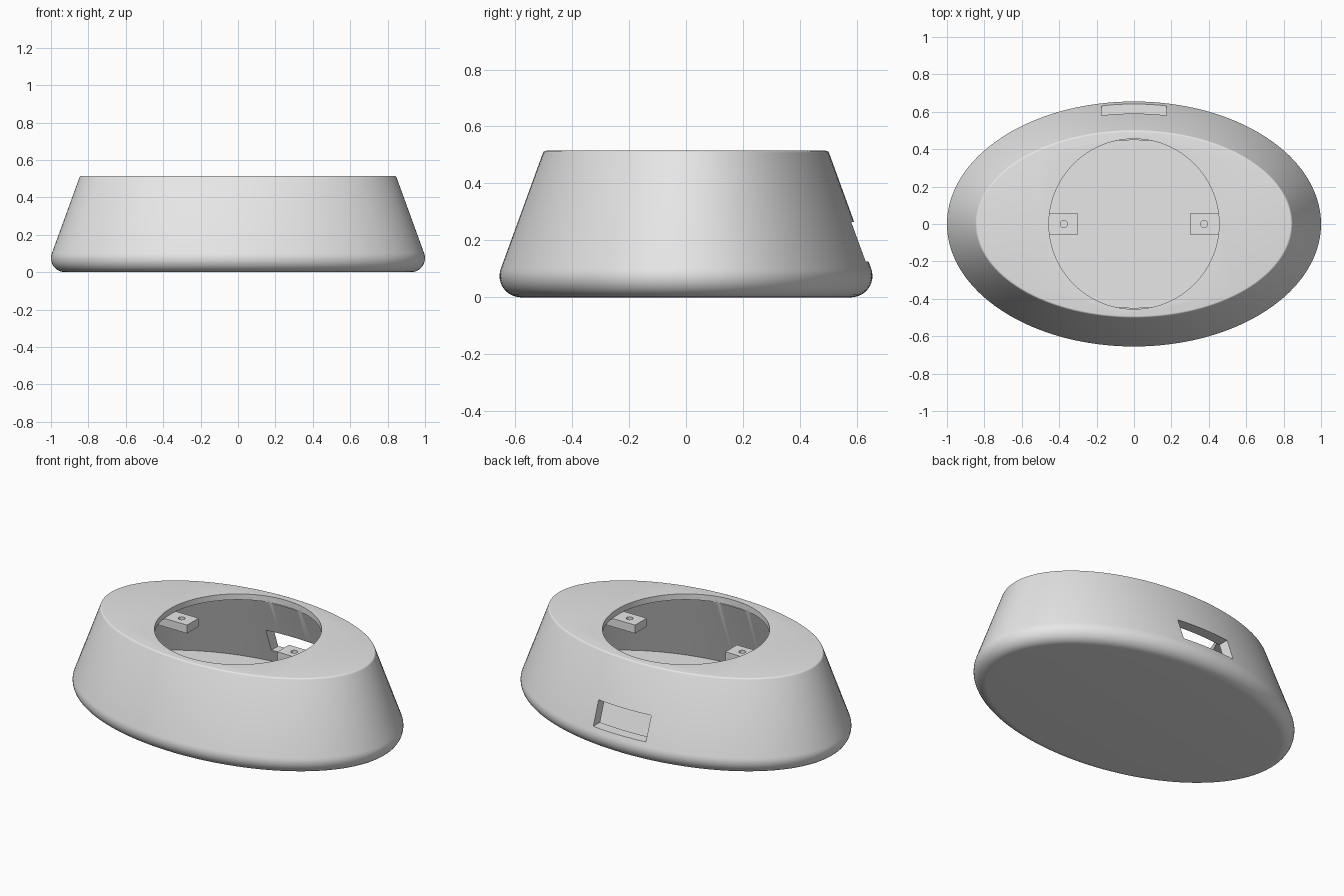
import bpy, bmesh, math

if "Cube" in bpy.data.objects:
    bpy.data.objects.remove(bpy.data.objects["Cube"], do_unlink=True)

A, B, H = 1.0, 0.655, 0.515           # half length, half width, height
SLOPE = math.radians(20)              # lean of the side wall
WALL, FLOOR, CEILING = 0.065, 0.045, 0.48
FOOT, RIM = 0.075, 0.012              # edge radii
SEGMENTS = 128

grey = bpy.data.materials.new("light grey")
grey.use_nodes = True
colour = (0.8, 0.8, 0.8, 1)
grey.diffuse_color = colour
grey.node_tree.nodes["Principled BSDF"].inputs["Base Color"].default_value = colour


def new_object(name, bm):
    bmesh.ops.recalc_face_normals(bm, faces=bm.faces)
    mesh = bpy.data.meshes.new(name)
    bm.to_mesh(mesh)
    bm.free()
    mesh.materials.append(grey)
    obj = bpy.data.objects.new(name, mesh)
    bpy.context.collection.objects.link(obj)
    return obj


def oval_solid(name, profile):
    """Stack oval rings; each profile point is (inset, height)."""
    bm = bmesh.new()
    rings = []
    for inset, z in profile:
        angles = [math.tau * i / SEGMENTS for i in range(SEGMENTS)]
        rings.append([bm.verts.new(((A - inset) * math.cos(t),
                                    (B - inset) * math.sin(t), z)) for t in angles])
    for low, high in zip(rings, rings[1:]):
        for i in range(SEGMENTS):
            j = (i + 1) % SEGMENTS
            bm.faces.new((low[i], low[j], high[j], high[i]))
    bm.faces.new(rings[0][::-1])
    bm.faces.new(rings[-1])
    return new_object(name, bm)


def box(name, x, y, z):
    bm = bmesh.new()
    bmesh.ops.create_cube(bm, size=1)
    for v in bm.verts:
        v.co = [lo + (c + 0.5) * (hi - lo) for c, (lo, hi) in zip(v.co, (x, y, z))]
    return new_object(name, bm)


def cylinder(name, radius, x, z0, z1, sides):
    bm = bmesh.new()
    bmesh.ops.create_cone(bm, cap_ends=True, segments=sides, radius1=radius,
                          radius2=radius, depth=z1 - z0)
    bmesh.ops.translate(bm, verts=bm.verts, vec=(x, 0, (z0 + z1) / 2))
    return new_object(name, bm)


def cut(target, cutter):
    cutter.hide_render = True
    mod = target.modifiers.new("cut", 'BOOLEAN')
    mod.operation, mod.solver, mod.object = 'DIFFERENCE', 'EXACT', cutter
    bpy.context.view_layer.objects.active = target
    bpy.ops.object.modifier_apply(modifier=mod.name)
    bpy.data.objects.remove(cutter, do_unlink=True)


def smooth(obj):
    bpy.ops.object.select_all(action='DESELECT')
    obj.select_set(True)
    bpy.context.view_layer.objects.active = obj
    bpy.ops.object.shade_smooth_by_angle(angle=math.radians(30))


def arc(inset, z, radius, start, end, steps):
    points = []
    for i in range(steps + 1):
        t = start + (end - start) * i / steps
        points.append((inset - radius * math.cos(t), z + radius * math.sin(t)))
    return points


def side_inset(z):
    """Inset of the straight outer wall at height z."""
    tangent_z = FOOT + FOOT * math.sin(SLOPE)
    return FOOT - FOOT * math.cos(SLOPE) + (z - tangent_z) * math.tan(SLOPE)


# Housing: rounded foot, leaning wall, softened top rim
rim_z = H - RIM
rim_inset = side_inset(rim_z + RIM * math.sin(SLOPE)) + RIM * math.cos(SLOPE)
profile = (arc(FOOT, FOOT, FOOT, -math.pi / 2, SLOPE, 12)
           + arc(rim_inset, rim_z, RIM, SLOPE, math.pi / 2, 4))
housing = oval_solid("housing", profile)

# Hollow interior, round top opening and rear slot
cut(housing, oval_solid("cavity_cutter", [(side_inset(z) + WALL, z) for z in (FLOOR, CEILING)]))
cut(housing, cylinder("opening_cutter", 0.455, 0, CEILING - 0.002, H + 0.1, 96))
cut(housing, box("slot_cutter", (-0.175, 0.175), (0.4, 0.8), (0.125, 0.265)))
smooth(housing)

# Screw tabs under the top plate, on both sides of the opening
for side, name in ((1, "left_screw_tab"), (-1, "right_screw_tab")):
    tab = box(name, sorted((side * 0.30, side * 0.58)), (-0.055, 0.055), (0.43, CEILING))
    cut(tab, cylinder("screw_cutter", 0.019, side * 0.375, 0.4, 0.5, 24))
    smooth(tab)
